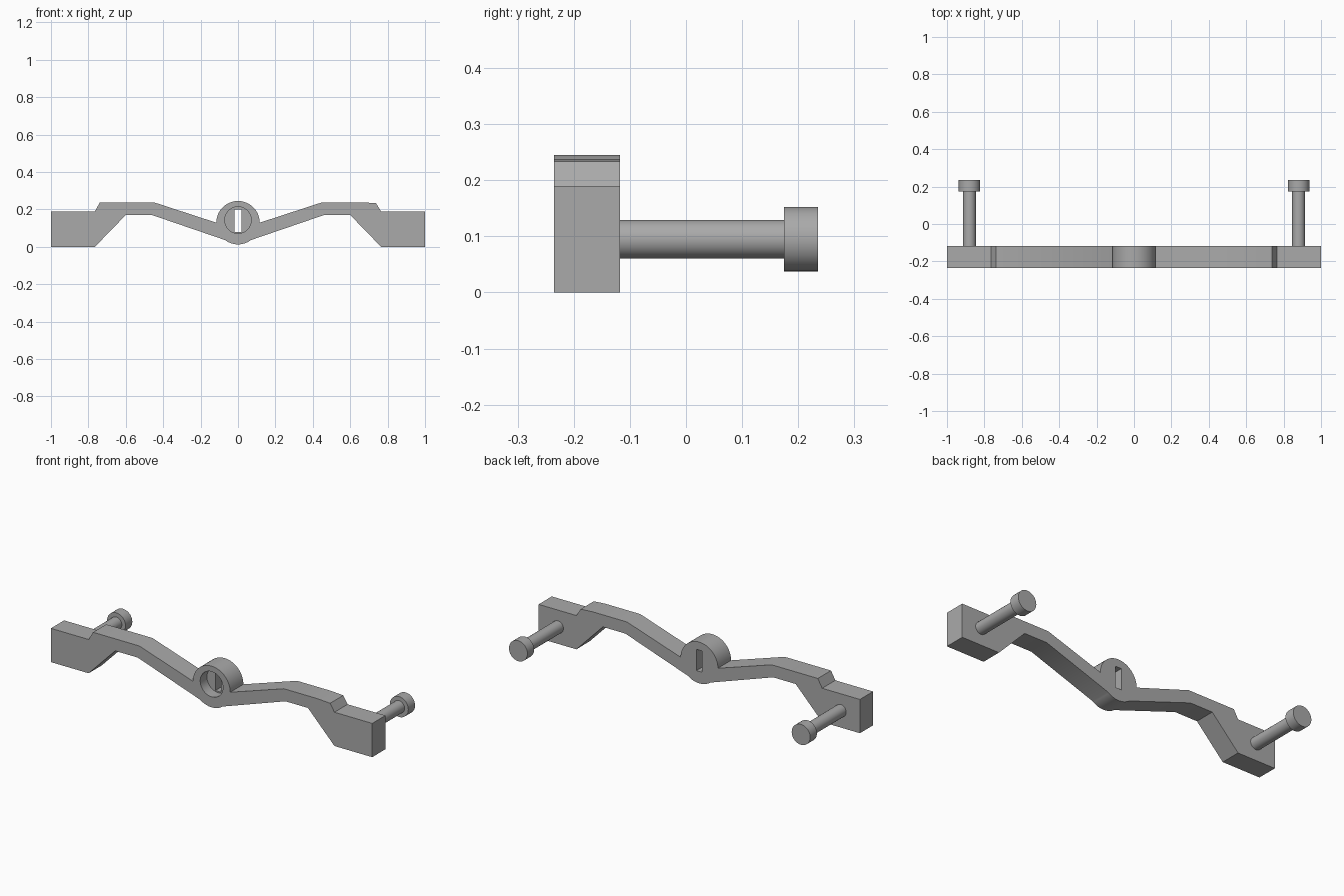
import bpy
import bmesh
from math import cos, sin, pi, radians
from mathutils import Matrix, Vector

if "Cube" in bpy.data.objects:
    bpy.data.objects.remove(bpy.data.objects["Cube"])

FRONT, BACK = -0.235, -0.118   # plate thickness along y
HUB_Z, HUB_R = 0.129, 0.116

grey = bpy.data.materials.new("plain grey")
grey.use_nodes = True
colour = (0.4, 0.4, 0.4, 1)
grey.diffuse_color = colour
grey.node_tree.nodes["Principled BSDF"].inputs["Base Color"].default_value = colour


def make_prism(name, outline, y0, y1):
    """Extrude an (x, z) outline from y0 to y1."""
    bm = bmesh.new()
    face = bm.faces.new([bm.verts.new((x, y0, z)) for x, z in outline])
    grown = bmesh.ops.extrude_face_region(bm, geom=[face])
    verts = [v for v in grown["geom"] if isinstance(v, bmesh.types.BMVert)]
    bmesh.ops.translate(bm, vec=(0, y1 - y0, 0), verts=verts)
    bmesh.ops.recalc_face_normals(bm, faces=bm.faces)
    mesh = bpy.data.meshes.new(name)
    bm.to_mesh(mesh)
    bm.free()
    obj = bpy.data.objects.new(name, mesh)
    bpy.context.collection.objects.link(obj)
    mesh.materials.append(grey)
    return obj


def arc(x, z, radius, start, end, steps):
    """Points on an arc, angles in degrees."""
    angles = [radians(start + (end - start) * i / steps) for i in range(steps + 1)]
    return [(x + radius * cos(a), z + radius * sin(a)) for a in angles]


def select_only(obj):
    bpy.ops.object.select_all(action="DESELECT")
    obj.select_set(True)
    bpy.context.view_layer.objects.active = obj


def smooth(obj):
    select_only(obj)
    bpy.ops.object.shade_smooth_by_angle(angle=radians(25))


def cut(obj, cutter):
    cutter.hide_render = True
    mod = obj.modifiers.new("cut", "BOOLEAN")
    mod.operation, mod.solver, mod.object = "DIFFERENCE", "EXACT", cutter
    select_only(obj)
    bpy.ops.object.modifier_apply(modifier=mod.name)
    bpy.data.objects.remove(cutter)


def mirrored(points):
    return [(-x, z) for x, z in reversed(points)]


# Handle plate: two bent arms joined by a round hub
upper = [(-1, 0), (-1, 0.19), (-0.765, 0.19), (-0.738, 0.238), (-0.45, 0.238)]
lower = [(-0.46, 0.17), (-0.6, 0.17), (-0.765, 0)]
upper_right = mirrored(upper)
upper_right[1] = (0.738, 0.233)          # right step slopes down a little
upper_right.insert(1, (0.665, 0.238))
outline = (upper + arc(0, HUB_Z, HUB_R, 180, 0, 40) + upper_right
           + mirrored(lower) + arc(0, HUB_Z, HUB_R, -53, -127, 16) + lower)
plate = make_prism("handle_plate", outline, FRONT, BACK)

# Round recess in the hub front, with a slot through to the back
cut(plate, make_prism("recess_cutter", arc(0, 0.143, 0.071, 0, 350, 35),
                      FRONT - 0.05, FRONT + 0.06))
slot = [(-0.018, 0.08), (0.018, 0.08), (0.018, 0.2), (-0.018, 0.2)]
cut(plate, make_prism("slot_cutter", slot, FRONT - 0.05, BACK + 0.05))
smooth(plate)

# Pins with round heads on the back of each end
for side, x in (("left", 0.88), ("right", -0.88)):
    shaft = make_prism(side + "_pin_shaft", arc(x, 0.095, 0.0345, 0, 350, 35),
                       BACK - 0.01, 0.18)
    head = make_prism(side + "_pin_head", arc(x, 0.095, 0.0575, 0, 350, 35),
                      0.175, 0.235)
    smooth(shaft)
    smooth(head)
